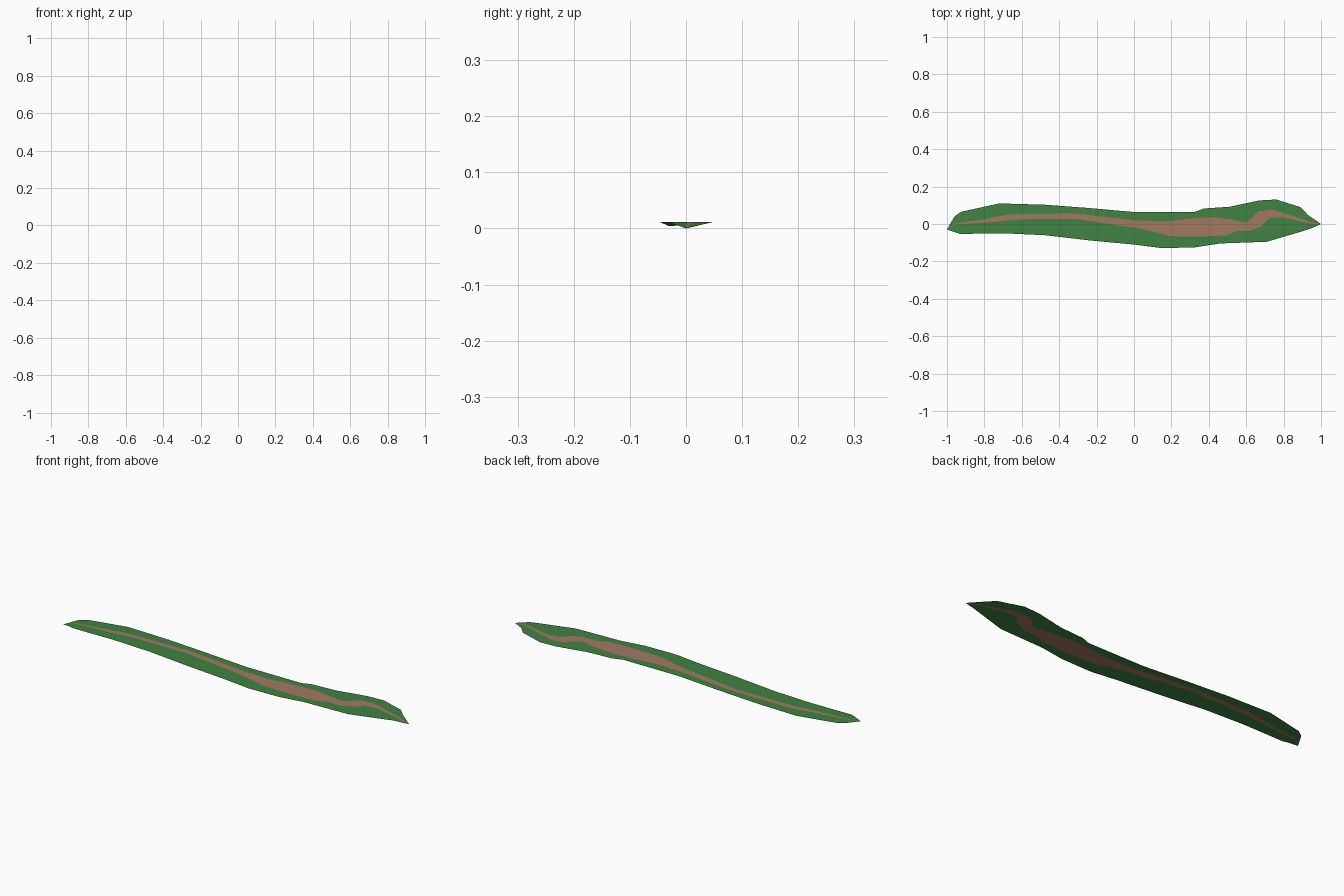
import bpy, bmesh

if "Cube" in bpy.data.objects:
    bpy.data.objects.remove(bpy.data.objects["Cube"])

# Edge profiles (x, y), left to right
grass_back = [(-1, -.03), (-.96, .04), (-.925, .065), (-.72, .11), (-.476, .103), (-.235, .085), (0, .064),
              (.325, .065), (.374, .083), (.51, .092), (.67, .126), (.76, .131), (.89, .09), (.93, .048), (1, 0)]
grass_front = [(-1, -.03), (-.93, -.053), (-.69, -.05), (-.476, -.06), (-.235, -.088), (0, -.11), (.15, -.129),
               (.325, -.125), (.46, -.104), (.71, -.095), (.91, -.036), (.95, -.022), (1, 0)]
path_back = [(-1, -.03), (-.96, .003), (-.8, .026), (-.67, .052), (-.315, .056), (0, .02), (.165, .013),
             (.3, .03), (.43, .035), (.524, .024), (.594, .008), (.63, .03), (.663, .067), (.738, .077),
             (.81, .056), (.95, .01), (1, 0)]
path_front = [(-1, -.03), (-.96, -.004), (-.72, .013), (-.64, .025), (-.315, .027), (-.13, 0), (0, -.018),
              (.1, -.04), (.19, -.065), (.35, -.068), (.5, -.06), (.55, -.037), (.62, -.037), (.68, -.013),
              (.72, .03), (.79, .037), (.95, 0), (1, 0)]
height = [(-1, .004), (-.95, .0115), (.93, .0115), (1, 0)]


def at(profile, x):
    for (x0, y0), (x1, y1) in zip(profile, profile[1:]):
        if x <= x1:
            return y0 + (y1 - y0) * (x - x0) / (x1 - x0)
    return profile[-1][1]


def strip(name, pairs, color):
    bm = bmesh.new()
    for front, back in pairs:
        xs = sorted({p[0] for p in front + back + height})
        rows = [[bm.verts.new((x, at(e, x), at(height, x))) for x in xs] for e in (front, back)]
        for i in range(len(xs) - 1):
            bm.faces.new((rows[0][i], rows[0][i + 1], rows[1][i + 1], rows[1][i]))
    bmesh.ops.remove_doubles(bm, verts=bm.verts, dist=1e-5)
    me = bpy.data.meshes.new(name)
    bm.to_mesh(me)
    bm.free()
    mat = bpy.data.materials.new(name + "_color")
    mat.diffuse_color = color
    mat.use_nodes = True
    mat.node_tree.nodes["Principled BSDF"].inputs["Base Color"].default_value = mat.diffuse_color
    me.materials.append(mat)
    ob = bpy.data.objects.new(name, me)
    bpy.context.collection.objects.link(ob)


# Grass verges on both sides of the dirt path
strip("grass_verges", [(grass_front, path_front), (path_back, grass_back)], (.05, .23, .055, 1))
# Winding dirt path
strip("dirt_path", [(path_front, path_back)], (.36, .19, .12, 1))
